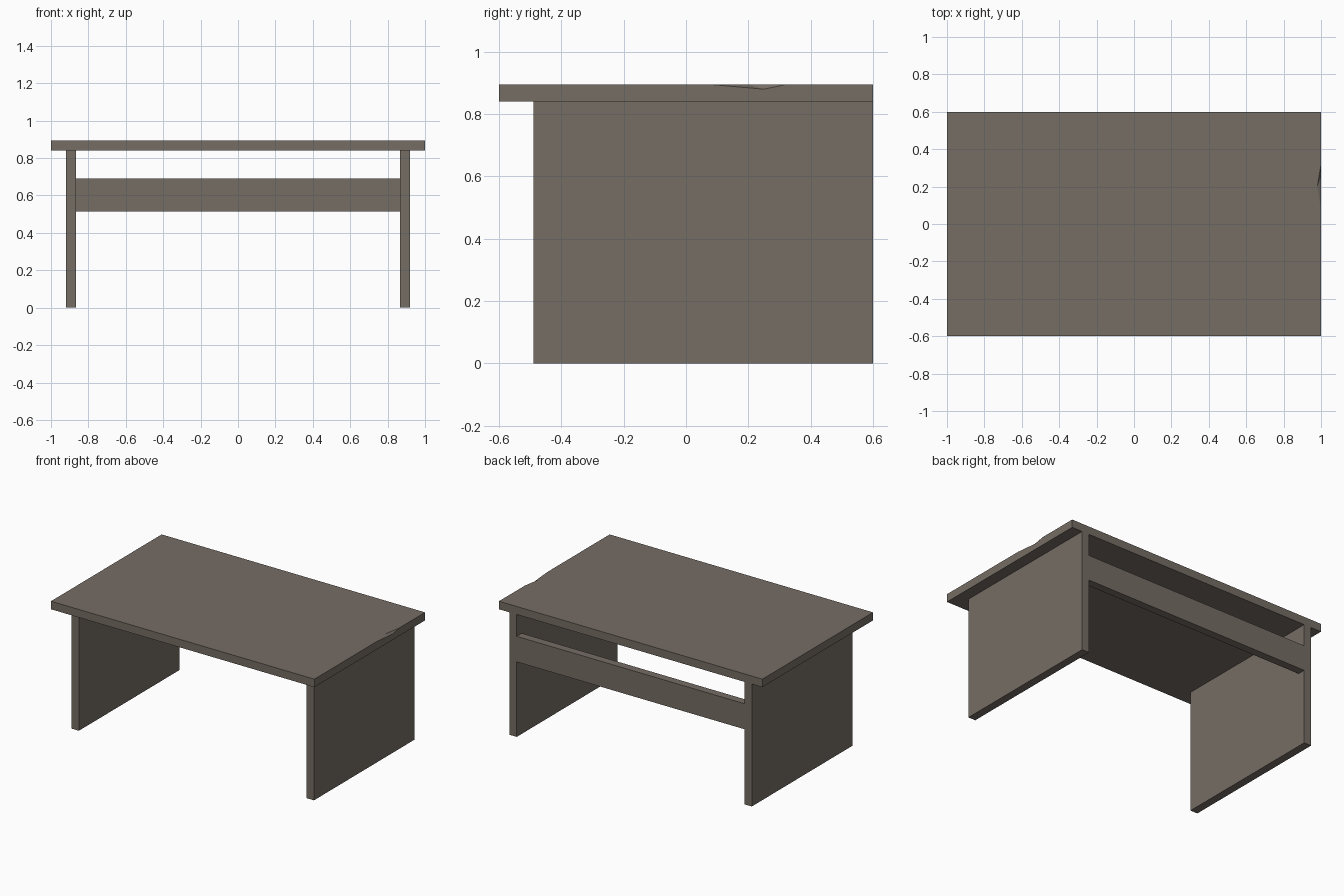
import bpy, bmesh

if "Cube" in bpy.data.objects:
    bpy.data.objects.remove(bpy.data.objects["Cube"])

wood = bpy.data.materials.new("grey_brown_wood")
wood.diffuse_color = (0.18, 0.153, 0.13, 1)
wood.use_nodes = True
wood.node_tree.nodes["Principled BSDF"].inputs["Base Color"].default_value = wood.diffuse_color

TOP, UNDER, T = 0.895, 0.84, 0.055


def finish(name, bm):
    bmesh.ops.recalc_face_normals(bm, faces=bm.faces)
    mesh = bpy.data.meshes.new(name)
    bm.to_mesh(mesh)
    bm.free()
    mesh.materials.append(wood)
    obj = bpy.data.objects.new(name, mesh)
    bpy.context.collection.objects.link(obj)
    return obj


def box(name, lo, hi):
    bm = bmesh.new()
    bmesh.ops.create_cube(bm, size=1)
    for v in bm.verts:
        v.co = [(a + b) / 2 + c * (b - a) for a, b, c in zip(lo, hi, v.co)]
    return finish(name, bm)


# table top with a small chip in its right edge
bm = bmesh.new()
corners = [(-1, -0.6), (1, -0.6), (1, 0.6), (-1, 0.6)]
low = [bm.verts.new((x, y, UNDER)) for x, y in corners]
up = [bm.verts.new((x, y, TOP)) for x, y in corners]
chip_front = bm.verts.new((1, 0.08, TOP))
chip_back = bm.verts.new((1, 0.32, TOP))
chip_low = bm.verts.new((1, 0.25, 0.88))
chip_inner = bm.verts.new((0.98, 0.2, TOP))
bm.faces.new(low[::-1])
bm.faces.new([up[0], up[1], chip_front, chip_inner, chip_back, up[2], up[3]])
bm.faces.new([low[1], low[2], up[2], chip_back, chip_low, chip_front, up[1]])
for i in (0, 2, 3):
    j = (i + 1) % 4
    bm.faces.new([low[i], low[j], up[j], up[i]])
bm.faces.new([chip_front, chip_low, chip_inner])
bm.faces.new([chip_low, chip_back, chip_inner])
finish("table_top", bm)

# side panels that act as legs
for side, x in (("left", -0.92), ("right", 0.92 - T)):
    box(side + "_side_panel", (x, -0.49, 0), (x + T, 0.6, UNDER))

# rear crossbar between the side panels
box("rear_crossbar", (-0.92 + T, 0.6 - T, 0.515), (0.92 - T, 0.6, 0.69))
